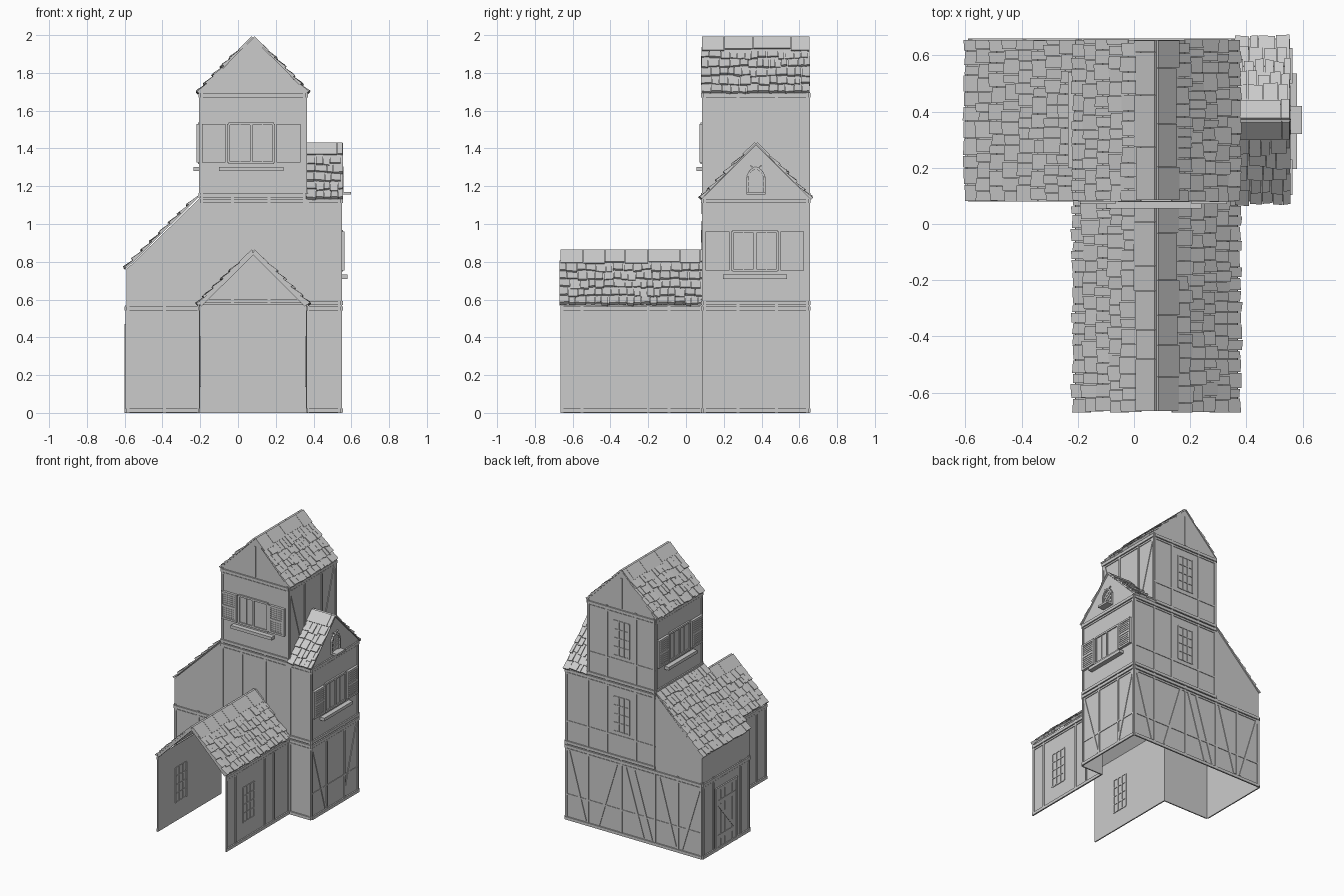
import bpy, bmesh, math, random
from mathutils import Vector

random.seed(4)
if "Cube" in bpy.data.objects:
    bpy.data.objects.remove(bpy.data.objects["Cube"])

GREY = (0.6, 0.6, 0.6, 1)
grey = bpy.data.materials.new("plain_grey")
grey.use_nodes = True
grey.diffuse_color = GREY
grey.node_tree.nodes["Principled BSDF"].inputs["Base Color"].default_value = GREY

# Main plan dimensions
XL, XT0, XT1, XR = -0.59, -0.2, 0.36, 0.545
YF, YB, YP = 0.09, 0.65, -0.665
XM, YM = 0.08, 0.37
H1, H2, H3 = 0.57, 1.14, 1.7


def finish(name, bm, solid=True):
    if solid:
        bmesh.ops.recalc_face_normals(bm, faces=bm.faces)
    mesh = bpy.data.meshes.new(name)
    bm.to_mesh(mesh)
    bm.free()
    mesh.materials.append(grey)
    bpy.context.collection.objects.link(bpy.data.objects.new(name, mesh))


# Wall planes: each maps (along, height, outward) to a point
def front(y):
    return lambda u, z, d=0: Vector((u, y - d, z))


def back(y):
    return lambda u, z, d=0: Vector((u, y + d, z))


def right(x):
    return lambda u, z, d=0: Vector((x + d, u, z))


def left(x):
    return lambda u, z, d=0: Vector((x - d, u, z))


def panel(bm, P, pts):
    f = bm.faces.new([bm.verts.new(P(u, z)) for u, z in pts])
    f.normal_update()
    if f.normal.dot(P(0, 0, 1) - P(0, 0)) < 0:
        f.normal_flip()


def rect(u0, u1, z0, z1):
    return [(u0, z0), (u1, z0), (u1, z1), (u0, z1)]


def prism(bm, low, high):
    a = [bm.verts.new(p) for p in low]
    b = [bm.verts.new(p) for p in high]
    bm.faces.new(a[::-1])
    bm.faces.new(b)
    for i in range(len(a)):
        j = (i + 1) % len(a)
        bm.faces.new((a[i], a[j], b[j], b[i]))


def plate(bm, P, pts, d0, d1):
    prism(bm, [P(u, z, d0) for u, z in pts], [P(u, z, d1) for u, z in pts])


def bar(bm, P, a, b, w=0.015, d=0.006, d0=0):
    a, b = Vector(a), Vector(b)
    t = (b - a).normalized()
    s = Vector((-t.y, t.x)) * w / 2
    plate(bm, P, [tuple(p) for p in (a - s, b - s, b + s, a + s)], d0, d)


# Plaster walls, open underneath
bm = bmesh.new()
panel(bm, front(YF), [(XL, 0), (XT0, 0), (XT0, H2), (XL, 0.76)])
panel(bm, front(YF), rect(XT1, XR, 0, H2))
panel(bm, front(YF), rect(XT0, XT1, H1, H3) + [])
panel(bm, front(YF), [(XT0, H3), (XT1, H3), (XM, 1.985)])
panel(bm, back(YB), [(XL, 0), (XR, 0), (XR, H2), (XT0, H2), (XL, 0.76)])
panel(bm, back(YB), [(XT0, H2), (XT1, H2), (XT1, H3), (XM, 1.985), (XT0, H3)])
panel(bm, left(XL), rect(YF, YB, 0, 0.76))
panel(bm, left(XT0), rect(YF, YB, H2 - 0.03, H3))
panel(bm, right(XT1), rect(YF, YB, H2 - 0.03, H3))
panel(bm, right(XR), [(YF, 0), (YB, 0), (YB, H2), (YM, 1.42), (YF, H2)])
panel(bm, left(XT0), rect(YP, YF, 0, H1))
panel(bm, right(XT1), rect(YP, YF, 0, H1))
finish("plaster_walls", bm, solid=False)


# Timber frames: rails at top and bottom, posts, and braces
def frame(name, P, u0, u1, z0, z1, posts=(), braces=(), mid=None):
    bm = bmesh.new()
    for z in (z0 + 0.012, z1 - 0.018):
        bar(bm, P, (u0, z), (u1, z), 0.022, 0.01)
    bar(bm, P, (u0, z1 - 0.04), (u1, z1 - 0.04), 0.012, 0.005)
    for u in [u0 + 0.008, u1 - 0.008, *posts]:
        bar(bm, P, (u, z0), (u, z1))
    for a, b in braces:
        bar(bm, P, (a, z1 - 0.04), (b, z0 + 0.03), 0.02, 0.005)
    if mid:
        bar(bm, P, (u0, mid), (u1, mid), 0.012, 0.004)
    finish(name, bm)


V = [(YF + 0.02, 0.26), (YB - 0.02, 0.48)]
frame("left_wing_front_frame", front(YF), XL, XT0, 0, H1, [-0.39])
frame("right_wing_front_frame", front(YF), XT1, XR, 0, H1)
frame("right_wing_upper_front_frame", front(YF), XT1, XR, H1, H2)
frame("tower_middle_front_frame", front(YF), XT0, XT1, H1 + 0.01, H2, [-0.03, 0.165])
frame("tower_top_front_frame", front(YF), XT0, XT1, H2, H3)
frame("right_wing_ground_frame", right(XR), YF, YB, 0, H1, [0.275, 0.48], V, 0.19)
frame("right_wing_upper_frame", right(XR), YF, YB, H1, H2)
frame("tower_right_frame", right(XT1), YF, YB, H2, H3, [0.275, 0.48], V)
frame("tower_left_frame", left(XT0), YF, YB, H2, H3)
frame("left_wing_side_frame", left(XL), YF, YB, 0, H1, [0.2, 0.52])
frame("back_ground_frame", back(YB), XL, XR, 0, H1, [-0.39, -0.2, 0.08, 0.36],
      [(-0.57, -0.42), (-0.02, -0.17), (0.05, -0.1), (0.12, 0.27), (0.52, 0.38), (-0.23, -0.37)], 0.19)
frame("back_middle_frame", back(YB), XT0, XR, H1, H2, [-0.04, 0.2, 0.36], (), 0.74)
frame("back_top_frame", back(YB), XT0, XT1, H2, H3, [-0.04, 0.2], (), 1.31)
frame("porch_right_frame", right(XT1), YP, YF, 0, H1, [-0.55, -0.2, -0.09])
frame("porch_left_frame", left(XT0), YP, YF, 0, H1, [-0.55, -0.2, -0.09])

bm = bmesh.new()
for P in (front(YF), back(YB)):
    bar(bm, P, (XM, H3), (XM, 1.93), 0.012, 0.004)
finish("gable_posts", bm)


# Shuttered windows with a sill
def shuttered_window(name, P, c, z):
    bm = bmesh.new()
    h, w = 0.205, 0.12
    plate(bm, P, rect(c - w, c + w, z, z + h), 0, 0.004)
    for u in (-w, 0, w):
        bar(bm, P, (c + u, z), (c + u, z + h), 0.014, 0.012)
    for v in (0, h):
        bar(bm, P, (c - w, z + v), (c + w, z + v), 0.014, 0.012)
    for u in (-0.06, 0.06):
        bar(bm, P, (c + u, z), (c + u, z + h), 0.005, 0.007)
    plate(bm, P, rect(c - 0.17, c + 0.17, z - 0.045, z - 0.022), 0, 0.035)
    finish(name, bm)
    bm = bmesh.new()
    for s in (-1, 1):
        m = c + s * 0.198
        plate(bm, P, rect(m - 0.063, m + 0.063, z, z + h), 0.004, 0.014)
        for u in (-0.056, 0.056):
            bar(bm, P, (m + u, z), (m + u, z + h), 0.014, 0.019)
        for v in (0.007, h / 2, h - 0.007):
            bar(bm, P, (m - 0.063, z + v), (m + 0.063, z + v), 0.014, 0.019)
        for k in range(5):
            for base in (0.022, 0.122):
                v = z + base + k * 0.015
                bar(bm, P, (m - 0.05, v), (m + 0.05, v), 0.007, 0.017)
    finish(name + "_shutters", bm)


shuttered_window("front_window", front(YF), 0.07, 1.325)
shuttered_window("right_window", right(XR), 0.365, 0.755)
shuttered_window("left_window", left(XT0), 0.37, 1.325)


# Small barred windows
def barred_window(name, P, c, z, w=0.065, h=0.26):
    bm = bmesh.new()
    for u in (-w, -w / 3, w / 3, w):
        bar(bm, P, (c + u, z), (c + u, z + h), 0.008, 0.005)
    for k in range(5):
        bar(bm, P, (c - w, z + h * k / 4), (c + w, z + h * k / 4), 0.008, 0.004)
    finish(name, bm)


barred_window("back_middle_window", back(YB), XM, 0.77)
barred_window("back_top_window", back(YB), XM, 1.34)
for nm, P in (("right_outer", right(XT1)), ("right_inner", left(XT1)),
              ("left_outer", left(XT0)), ("left_inner", right(XT0))):
    barred_window("porch_window_" + nm, P, -0.39, 0.14)

# Pointed lattice window in the wing gable
bm = bmesh.new()
P = right(XR)
arch = [(-0.045, 1.165), (-0.045, 1.25), (-0.03, 1.28), (0, 1.3), (0.03, 1.28), (0.045, 1.25), (0.045, 1.165)]
arch = [(YM + u, z) for u, z in arch]
plate(bm, P, arch, 0, 0.004)
for a, b in zip(arch, arch[1:]):
    bar(bm, P, a, b, 0.012, 0.014)
for k in range(4):
    z = 1.15 + k * 0.03
    for s in (-1, 1):
        bar(bm, P, (YM - s * 0.04, z + 0.015), (YM + s * 0.03, z + 0.07), 0.006, 0.009)
plate(bm, P, rect(YM - 0.05, YM + 0.05, 1.155, 1.17), 0, 0.052)
finish("gable_window", bm)

# Plank door in the left wing
bm = bmesh.new()
P = left(XL)
for k in range(5):
    u = 0.26 + k * 0.045
    plate(bm, P, rect(u, u + 0.041, 0.025, 0.45), 0, 0.006)
for z in (0.1, 0.36):
    bar(bm, P, (0.26, z), (0.48, z), 0.03, 0.009)
bar(bm, P, (0.27, 0.11), (0.47, 0.35), 0.025, 0.009)
for a, b in (((0.25, 0), (0.25, 0.47)), ((0.49, 0), (0.49, 0.47)), ((0.24, 0.46), (0.5, 0.46))):
    bar(bm, P, a, b, 0.02, 0.01)
finish("side_door", bm)


# Roof slopes: thin boarding, uneven overlapping tiles, ridge boards
def slope(name, eave, ridge, run, rows, cap=0.085):
    eave, ridge, run = Vector(eave), Vector(ridge), Vector(run)
    up = ridge - eave
    size, length = up.length, run.length
    up.normalize()
    run.normalize()
    n = up.cross(run)
    n *= 1 if n.z > 0 else -1

    def tile(bm, u0, u1, s0, s1, h0, h1, skew=0):
        at = lambda u, s, h: eave + run * u + up * s + n * h
        low = [at(u0, s0, 0), at(u1, s0 + skew, 0), at(u1, s1, 0), at(u0, s1, 0)]
        high = [at(u0, s0, h0), at(u1, s0 + skew, h0), at(u1, s1, h1), at(u0, s1, h1)]
        prism(bm, low, high)

    bm = bmesh.new()
    tile(bm, 0, length, 0, size, 0.004, 0.004)
    step = (size - cap) / rows
    for r in range(rows):
        u = -random.uniform(0, 0.006)
        while u < length - 0.012:
            w = min(random.uniform(0.03, 0.062), length + 0.004 - u)
            s = r * step - random.uniform(0, 0.02) * (0.4 if r == 0 else 1)
            tile(bm, u, u + w - 0.003, s, (r + 1) * step + 0.01,
                 random.uniform(0.013, 0.021), 0.005, random.uniform(-0.007, 0.007))
            u += w
    u = 0
    while cap and u < length - 0.01:
        w = min(random.uniform(0.08, 0.2), length - u)
        tile(bm, u, u + w - 0.002, size - cap - random.uniform(0, 0.02), size, 0.013, 0.011)
        u += w
    finish(name, bm)


def gable_roof(name, mid, half, z0, z1, at, length, along_y):
    for s, side in ((-1, "a"), (1, "b")):
        if along_y:
            slope(name + side, (mid + s * half, at, z0), (mid, at, z1), (0, length, 0), 5)
        else:
            slope(name + side, (at, mid + s * half, z0), (at, mid, z1), (length, 0, 0), 5)


gable_roof("tower_roof_", XM, 0.285, H3 - 0.005, 1.986, YF - 0.005, 0.57, True)
gable_roof("porch_roof_", XM, 0.285, H1 + 0.005, 0.857, YP, 0.755, True)
gable_roof("wing_roof_", YM, 0.285, H2 - 0.005, 1.425, XT1, 0.195, False)
slope("lean_to_roof", (XL, YF - 0.004, 0.765), (XT0, YF - 0.004, H2 + 0.01), (0, 0.568, 0), 8, 0)

# Barge boards along the porch gable
bm = bmesh.new()
for s in (-1, 1):
    bar(bm, front(YP + 0.02), (XM + s * 0.28, H1), (XM, 0.848), 0.018, 0.02)
finish("porch_barge_boards", bm)
